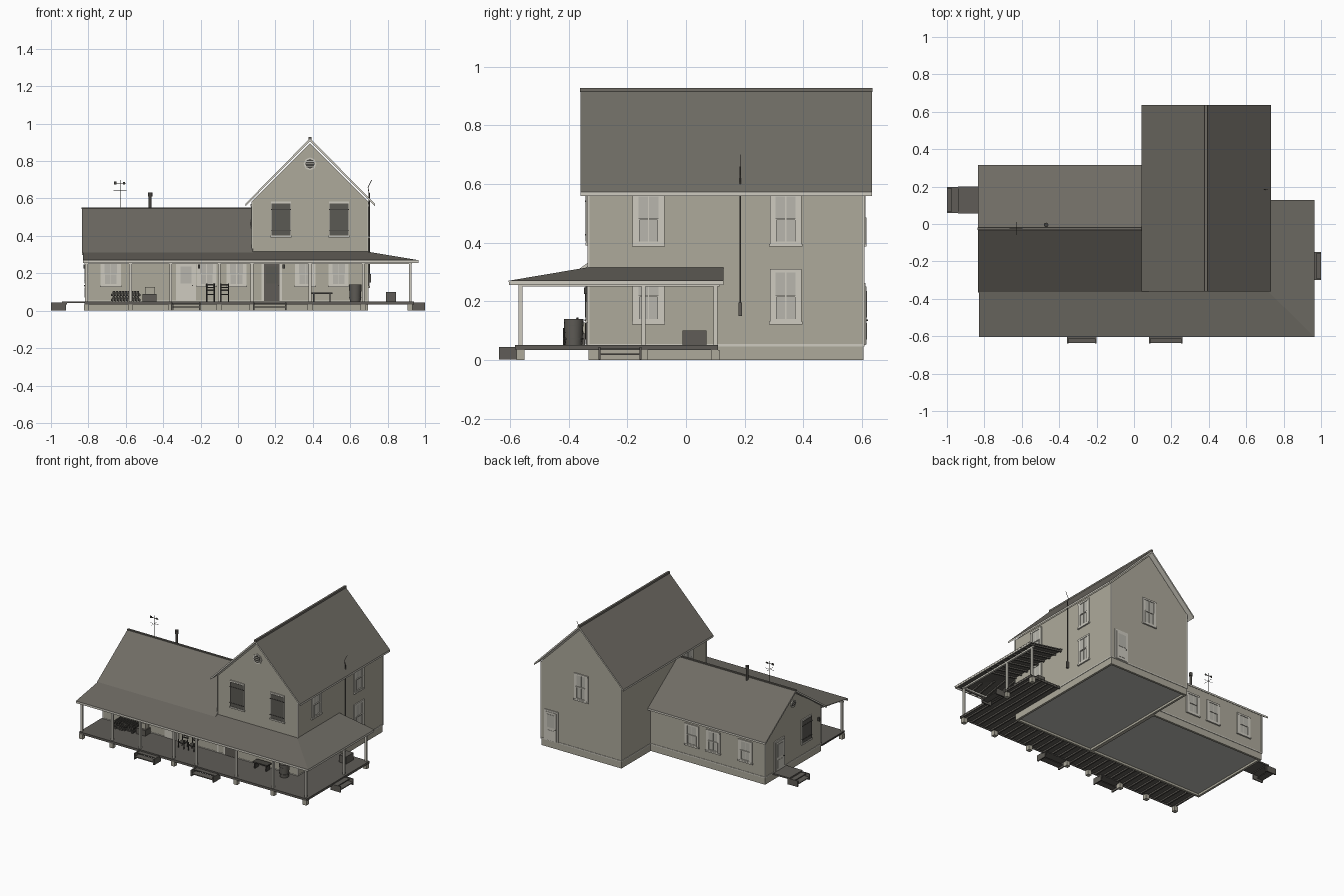
import bpy, bmesh, math, random
from mathutils import Matrix, Vector

cube = bpy.data.objects.get("Cube")
if cube:
    bpy.data.objects.remove(cube)

COLOURS = {
    "wall_paint": (0.42, 0.4, 0.33), "trim_paint": (0.62, 0.6, 0.53),
    "roof_shingle": (0.16, 0.15, 0.129), "deck_wood": (0.115, 0.108, 0.095),
    "dark_wood": (0.06, 0.057, 0.05), "glass": (0.48, 0.47, 0.42),
    "underside": (0.5, 0.495, 0.46), "shutter": (0.105, 0.1, 0.088),
}
MATS = {}
for key, rgb in COLOURS.items():
    m = bpy.data.materials.new(key)
    m.use_nodes = True
    m.diffuse_color = (*rgb, 1)
    m.node_tree.nodes["Principled BSDF"].inputs["Base Color"].default_value = (*rgb, 1)
    MATS[key] = m
NAMES = list(COLOURS)
WALL, TRIM, ROOF, DECK, DARK, GLASS, UNDER, SHUT = range(len(NAMES))


class Part:
    """Collects simple solids into one named object."""
    def __init__(self, name, matrix=None):
        self.name, self.bm, self.matrix = name, bmesh.new(), matrix or Matrix()

    def box(self, x0, x1, y0, y1, z0, z1, mat):
        size = Matrix.Diagonal((x1 - x0, y1 - y0, z1 - z0, 1))
        mid = Matrix.Translation(((x0 + x1) / 2, (y0 + y1) / 2, (z0 + z1) / 2))
        self.paint(bmesh.ops.create_cube(self.bm, size=1, matrix=mid @ size), mat)

    def rod(self, p, q, r, mat, sides=8, r2=None):
        p, q = Vector(p), Vector(q)
        d = q - p
        mat4 = Matrix.Translation((p + q) / 2) @ d.to_track_quat('Z', 'Y').to_matrix().to_4x4()
        self.paint(bmesh.ops.create_cone(self.bm, cap_ends=True, segments=sides, radius1=r,
                   radius2=r if r2 is None else r2, depth=d.length, matrix=mat4), mat)

    def prism(self, pts, shift, mat):
        a = [self.bm.verts.new(p) for p in pts]
        b = [self.bm.verts.new(Vector(p) + Vector(shift)) for p in pts]
        self.bm.faces.new(a)
        self.bm.faces.new(b[::-1])
        for i in range(len(a)):
            j = (i + 1) % len(a)
            self.bm.faces.new((a[i], b[i], b[j], a[j]))
        self.paint({"verts": a + b}, mat)

    def paint(self, made, mat):
        for f in {f for v in made["verts"] for f in v.link_faces}:
            f.material_index = mat

    def done(self, rule=None, smooth=False):
        bmesh.ops.recalc_face_normals(self.bm, faces=self.bm.faces)
        if rule:
            for f in self.bm.faces:
                f.material_index = rule(f)
        self.bm.transform(self.matrix)
        me = bpy.data.meshes.new(self.name)
        self.bm.to_mesh(me)
        self.bm.free()
        for n in NAMES:
            me.materials.append(MATS[n])
        ob = bpy.data.objects.new(self.name, me)
        bpy.context.collection.objects.link(ob)
        if smooth:
            for p in me.polygons:
                p.use_smooth = len(p.vertices) == 4


def roof_rule(f):
    return ROOF if f.normal.z > 0.3 else TRIM


def house_body(name, x0, x1, y0, y1, eave, ridge, along_y):
    # Walls with gable ends, foundation ring, base board and corner boards
    p = Part(name + "_walls")
    if along_y:
        c = (x0 + x1) / 2
        pts = [(x0, y0, .05), (x1, y0, .05), (x1, y0, eave), (c, y0, ridge), (x0, y0, eave)]
        p.prism(pts, (0, y1 - y0, 0), WALL)
    else:
        c = (y0 + y1) / 2
        pts = [(x0, y0, .05), (x0, y1, .05), (x0, y1, eave), (x0, c, ridge), (x0, y0, eave)]
        p.prism(pts, (x1 - x0, 0, 0), WALL)
    t = .015
    for a, b in ((x0, x0 + t), (x1 - t, x1)):
        p.box(a, b, y0, y1, 0, .05, WALL)
    for a, b in ((y0, y0 + t), (y1 - t, y1)):
        p.box(x0 + t, x1 - t, a, b, 0, .05, WALL)
    p.box(x0 + t, x1 - t, y0 + t, y1 - t, .015, .045, UNDER)
    p.box(x0 - .003, x1 + .003, y0 - .003, y1 + .003, .046, .054, TRIM)
    for x in (x0, x1):
        for y in (y0, y1):
            p.box(x - .003, x + .003, y - .003, y + .003, .05, eave, TRIM)
    p.done()


house_body("main_house", .075, .695, -.333, .606, .585, .895, True)
house_body("side_wing", -.81, .08, -.333, .283, .325, .53, False)

# Gable roofs
r = Part("main_roof")
r.prism([(x, -.36, z) for x, z in ((.04, .572), (.385, .922), (.732, .572), (.732, .559), (.385, .907), (.04, .559))],
        (0, .995, 0), ROOF)
r.done(roof_rule)
r = Part("wing_roof")
r.prism([(-.835, y, z) for y, z in ((-.365, .31), (-.025, .55), (.315, .31), (.315, .297), (-.025, .537), (-.365, .297))],
        (.915, 0, 0), ROOF)
r.done(roof_rule)
r = Part("ridge_caps")
r.box(.378, .392, -.362, .637, .914, .928, ROOF)
r.box(-.836, .08, -.031, -.019, .543, .553, ROOF)
r.done()

# Wrap-around porch roof
r = Part("porch_roof")
a, b, c = (-.83, -.605, .27), (.965, -.605, .27), (.965, .128, .27)
d, e, f = (.69, .128, .316), (.69, -.333, .316), (-.83, -.333, .316)
r.prism([a, b, e, f], (0, 0, -.005), ROOF)
r.prism([b, c, d, e], (0, 0, -.005), ROOF)
r.done(lambda f: ROOF if f.normal.z > .3 else SHUT if f.normal.z < -.3 else TRIM)

# Rafters, fascia and header beams
r = Part("porch_rafters")
for i in range(32):
    x = -.81 + i * .055
    reach = max(0, (x - .69) / .275)
    y = -.333 - reach * .27
    z = .31 - reach * .046
    if y > -.57:
        r.prism([(x, -.599, .265), (x, y, z), (x, y, z - .01), (x, -.599, .255)], (.01, 0, 0), DECK)
for i in range(9):
    y = -.33 + i * .055
    r.prism([(.959, y, .265), (.69, y, .31), (.69, y, .3), (.959, y, .255)], (0, .01, 0), DECK)
r.box(-.83, .964, -.604, -.599, .255, .266, TRIM)
r.box(.959, .964, -.599, .128, .255, .266, TRIM)
r.box(-.82, .93, -.572, -.56, .25, .262, TRIM)
r.box(.913, .926, -.572, .115, .25, .262, TRIM)
r.done()

# Porch floor with joists and rim boards
r = Part("porch_floor")
r.box(-.82, .94, -.583, -.333, .044, .05, DECK)
r.box(.695, .94, -.333, .11, .044, .05, DECK)
for i in range(33):
    x = -.815 + i * .0535
    r.box(x, x + .01, -.577, .104 if x > .695 else -.338, .034, .044, DECK)
r.box(-.82, .94, -.582, -.577, .034, .044, DECK)
r.box(.934, .939, -.577, .109, .034, .044, DECK)
r.box(.698, .934, .104, .109, .034, .044, DECK)
r.done()

# Posts and footings
r = Part("porch_posts")
spots = [(x, -.565) for x in (-.81, -.575, -.36, -.1, .075, .385, .67, .92)] + [(.92, -.145), (.92, .1)]
for x, y in spots:
    r.box(x - .007, x + .007, y - .007, y + .007, .05, .256, TRIM)
    r.box(x - .014, x + .014, y - .014, y + .014, 0, .034, WALL)
r.done()


def steps(name, width, x, y, angle):
    # Treads between two side boards, descending outward
    p = Part(name, Matrix.Translation((x, y, 0)) @ Matrix.Rotation(angle, 4, 'Z'))
    h = width / 2
    p.box(-h, h, -.03, .03, .034, .04, DECK)
    p.box(-h, h, -.055, -.01, .016, .022, DECK)
    for s in (-h, h):
        p.box(s - .004, s + .004, -.056, .02, .002, .044, DECK)
    p.done()


steps("front_steps_left", .17, .17, -.582, 0)
steps("front_steps_right", .15, -.28, -.582, 0)
steps("side_steps", .14, .945, -.225, math.pi / 2)
steps("wing_steps", .13, -.945, .128, -math.pi / 2)
r = Part("wing_landing")
r.box(-.94, -.81, .055, .2, .04, .05, DECK)
for y in (.062, .185):
    r.box(-.93, -.92, y, y + .01, 0, .04, DECK)
r.done()

# Wall frames: local x runs along the wall, local -y points outward
WALLS = {"front": (0, -.333, 0), "right": (.695, 0, 90), "back": (0, .606, 180),
         "wing_back": (0, .283, 180), "wing_end": (-.81, 0, -90), "left": (.075, 0, -90)}


def on_wall(name, wall, u):
    x, y, deg = WALLS[wall]
    m = Matrix.Translation((x, y, 0)) @ Matrix.Rotation(math.radians(deg), 4, 'Z')
    sign = -1 if deg in (180, -90) else 1
    return Part(f"{wall}_{name}", m @ Matrix.Translation((sign * u, 0, 0)))


def window(wall, u, z0, z1, shuttered=False):
    p = on_wall("window", wall, u)
    w, s = .054, .034
    for side in (-1, 1):
        a, b = sorted((side * w, side * s))
        p.box(a, b, -.006, 0, z0, z1, TRIM)
    p.box(-w, w, -.007, 0, z1 - .012, z1, TRIM)
    p.box(-w - .003, w + .003, -.01, 0, z0 - .004, z0 + .006, TRIM)
    if shuttered:
        p.box(-w + .003, w - .003, -.009, 0, z0 + .008, z1 - .01, SHUT)
        for z in (z0 + .03, z1 - .045):
            p.box(-w, w, -.011, 0, z, z + .005, DARK)
    else:
        p.box(-s, s, -.003, 0, z0, z1, GLASS)
        mid = (z0 + z1) / 2
        p.box(-s - .004, s + .004, -.009, 0, mid - .003, mid + .003, TRIM)
        p.box(-.002, .002, -.005, 0, z0, z1, TRIM)
        for x in (-s - .004, s - .003):
            p.box(x, x + .007, -.009, 0, z0, mid, TRIM)
        p.box(-s, s, -.008, 0, z0 + .006, z0 + .014, TRIM)
    p.done()


def door(wall, u, leaf, half=.042):
    p = on_wall("door", wall, u)
    p.box(-half - .012, half + .012, -.006, 0, .05, .262, TRIM)
    p.box(-half, half, -.009, 0, .052, .25, leaf)
    p.box(-half + .012, half - .012, -.011, 0, .145, .235, GLASS if leaf == TRIM else SHUT)
    p.box(-half + .012, half - .012, -.011, 0, .07, .125, leaf)
    p.box(half - .009, half - .004, -.014, 0, .132, .138, DARK)
    p.done()


for u in (-.68, -.168, -.008, .36, .538):
    window("front", u, .13, .262)
for u in (.23, .54):
    window("front", u, .395, .583, True)
for u in (-.128, .34):
    window("right", u, .39, .57)
    window("right", u, .125, .31)
window("left", -.128, .4, .57)
window("back", .385, .39, .575)
for u in (-.245, -.41, -.66):
    window("wing_back", u, .12, .27)
window("wing_end", -.17, .13, .3, True)
door("front", -.278, TRIM)
door("front", .18, DECK)
door("back", .615, TRIM)
door("wing_end", .128, TRIM)

# Octagonal attic vents with slats
for wall, u, z, rad in (("front", .385, .785, .034), ("wing_end", -.025, .45, .026)):
    p = on_wall("attic_vent", wall, u)
    p.rod((0, .002, z), (0, -.006, z), rad, TRIM)
    p.rod((0, .002, z), (0, -.008, z), rad * .75, DARK)
    for k in (-1, 0, 1):
        p.box(-rad * .65, rad * .65, -.01, 0, z + k * .013 - .002, z + k * .013 + .002, TRIM)
    p.done()

# Stove pipe, weather vane and electric mast
p = Part("stove_pipe")
p.rod((-.47, -.005, .52), (-.47, -.005, .615), .008, DARK, 12)
p.rod((-.47, -.005, .61), (-.47, -.005, .632), .012, DARK, 12)
p.done(smooth=True)
p = Part("weather_vane")
p.rod((-.63, -.025, .54), (-.63, -.025, .7), .0015, DARK)
p.rod((-.665, -.025, .642), (-.595, -.025, .642), .001, DARK)
p.rod((-.63, -.06, .642), (-.63, .01, .642), .001, DARK)
p.box(-.66, -.6, -.026, -.024, .68, .684, DARK)
p.box(-.662, -.65, -.026, -.024, .676, .69, DARK)
p.box(-.615, -.605, -.026, -.024, .676, .688, DARK)
p.done()
p = Part("electric_mast")
p.rod((.702, .185, .17), (.702, .185, .63), .003, DECK)
p.rod((.702, .185, .62), (.695, .185, .66), .002, DECK)
p.rod((.695, .185, .66), (.715, .185, .7), .0015, DECK)
p.box(.695, .71, .179, .191, .15, .195, DECK)
p.done()

# Porch lanterns
p = Part("lanterns")
for x in (-.208, .245):
    p.box(x - .006, x + .006, -.348, -.333, .225, .247, DARK)
p.box(-.825, -.81, -.31, -.298, .225, .247, DARK)
p.done()

# Firewood stack
random.seed(4)
p = Part("firewood")
for row in range(4):
    for i in range(10 - row % 2):
        x, z = -.672 + i * .016 + row % 2 * .008, .058 + row * .0135
        p.rod((x, -.41 + random.uniform(-.01, .01), z), (x, -.345, z), .0078, DARK)
p.done()

# Crates, barrel and bench
p = Part("crates")
p.box(-.51, -.437, -.4, -.345, .05, .09, DECK)
p.box(-.497, -.445, -.385, -.345, .09, .128, WALL)
p.box(.79, .845, -.012, .07, .05, .1, DECK)
p.done()
p = Part("barrel")
p.rod((.627, -.383, .05), (.627, -.383, .14), .029, DECK, 16, .034)
for z in (.07, .115):
    p.rod((.627, -.383, z), (.627, -.383, z + .004), .0335, SHUT, 16)
p.done(smooth=True)
p = Part("bench")
p.box(.392, .505, -.4, -.35, .088, .096, DARK)
for x in (.402, .488):
    p.box(x, x + .007, -.395, -.355, .05, .088, DARK)
p.done()

# Pair of ladder-back chairs
for cx in (-.147, -.07):
    p = Part("porch_chair")
    p.box(cx - .022, cx + .022, -.42, -.375, .084, .09, DARK)
    for x in (cx - .02, cx + .02):
        p.rod((x, -.417, .05), (x, -.417, .108), .003, DARK)
        p.rod((x, -.378, .05), (x, -.37, .145), .003, DARK)
    for z in (.105, .12, .135):
        p.box(cx - .02, cx + .02, -.375, -.371, z, z + .007, DARK)
    p.done()
